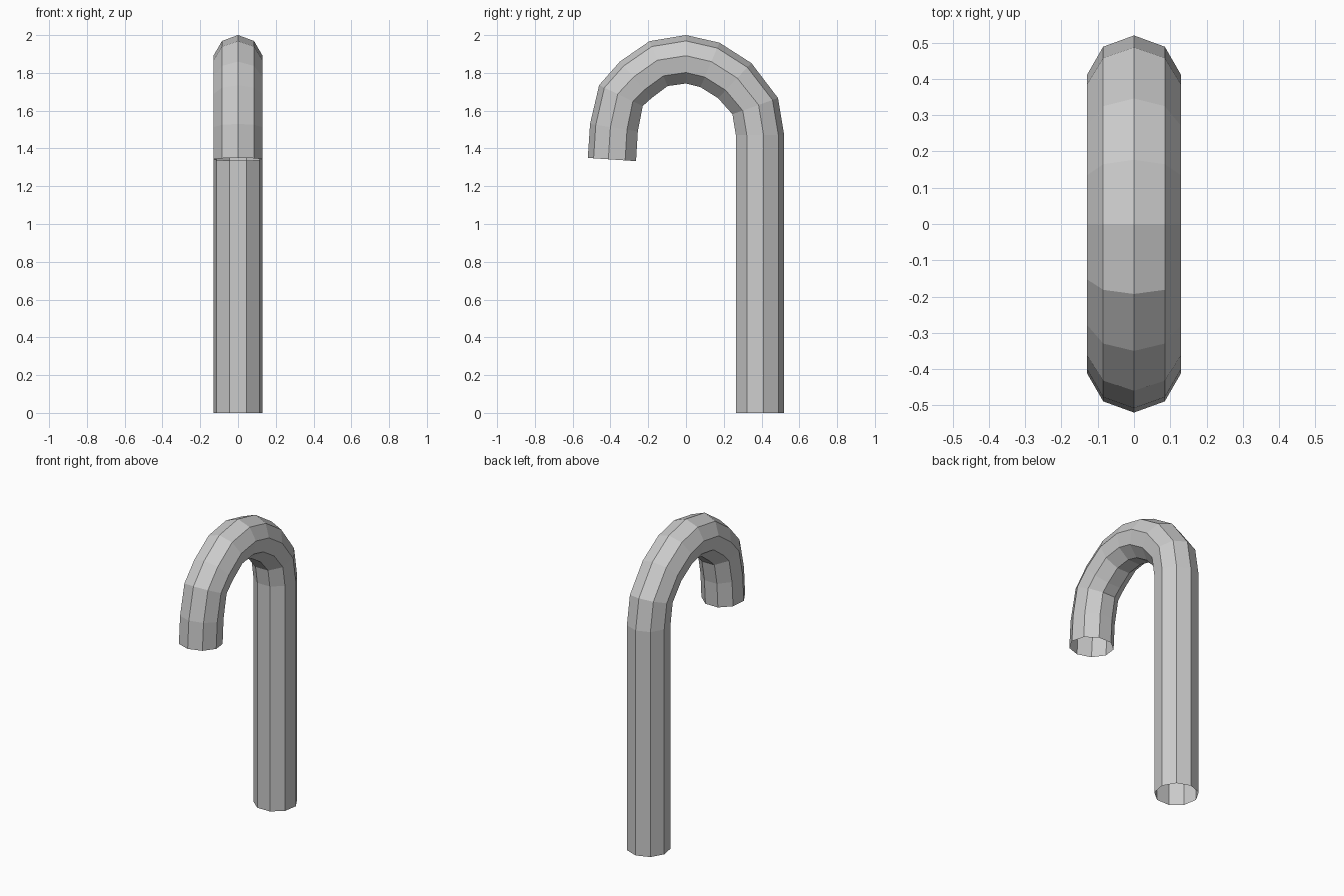
import bpy, bmesh, math
from mathutils import Vector

if "Cube" in bpy.data.objects:
    bpy.data.objects.remove(bpy.data.objects["Cube"])

SIDES, R = 9, 0.132

# Outer edge of the hook in the y-z plane, foot to tip
outer = [Vector(p) for p in [
    (.52, 0), (.52, 1.47), (.487, 1.667), (.346, 1.852), (.177, 1.96), (0, 2.0),
    (-.193, 1.968), (-.35, 1.86), (-.46, 1.735), (-.508, 1.53), (-.52, 1.35)]]

# Outward direction of each ring, square to the path
normals = []
for i in range(len(outer)):
    d = outer[min(i + 1, len(outer) - 1)] - outer[max(i - 1, 0)]
    normals.append(Vector((d.y, -d.x)).normalized())
normals[1] = Vector((1, 0))
normals[2] = Vector((.94, .335)).normalized()
normals[5] = Vector((0, 1))

# Nine-sided open tube swept along the path
bm = bmesh.new()
rings = []
for o, n in zip(outer, normals):
    c = o - n * R
    ring = []
    for k in range(SIDES):
        a = 2 * math.pi * k / SIDES
        p = c + n * (R * math.cos(a))
        ring.append(bm.verts.new((R * math.sin(a), p.x, p.y)))
    rings.append(ring)
for a, b in zip(rings, rings[1:]):
    for k in range(SIDES):
        j = (k + 1) % SIDES
        bm.faces.new((a[j], a[k], b[k], b[j]))
bmesh.ops.recalc_face_normals(bm, faces=bm.faces)

mesh = bpy.data.meshes.new("hooked_cane")
bm.to_mesh(mesh)
bm.free()
bpy.context.collection.objects.link(bpy.data.objects.new("hooked_cane", mesh))
